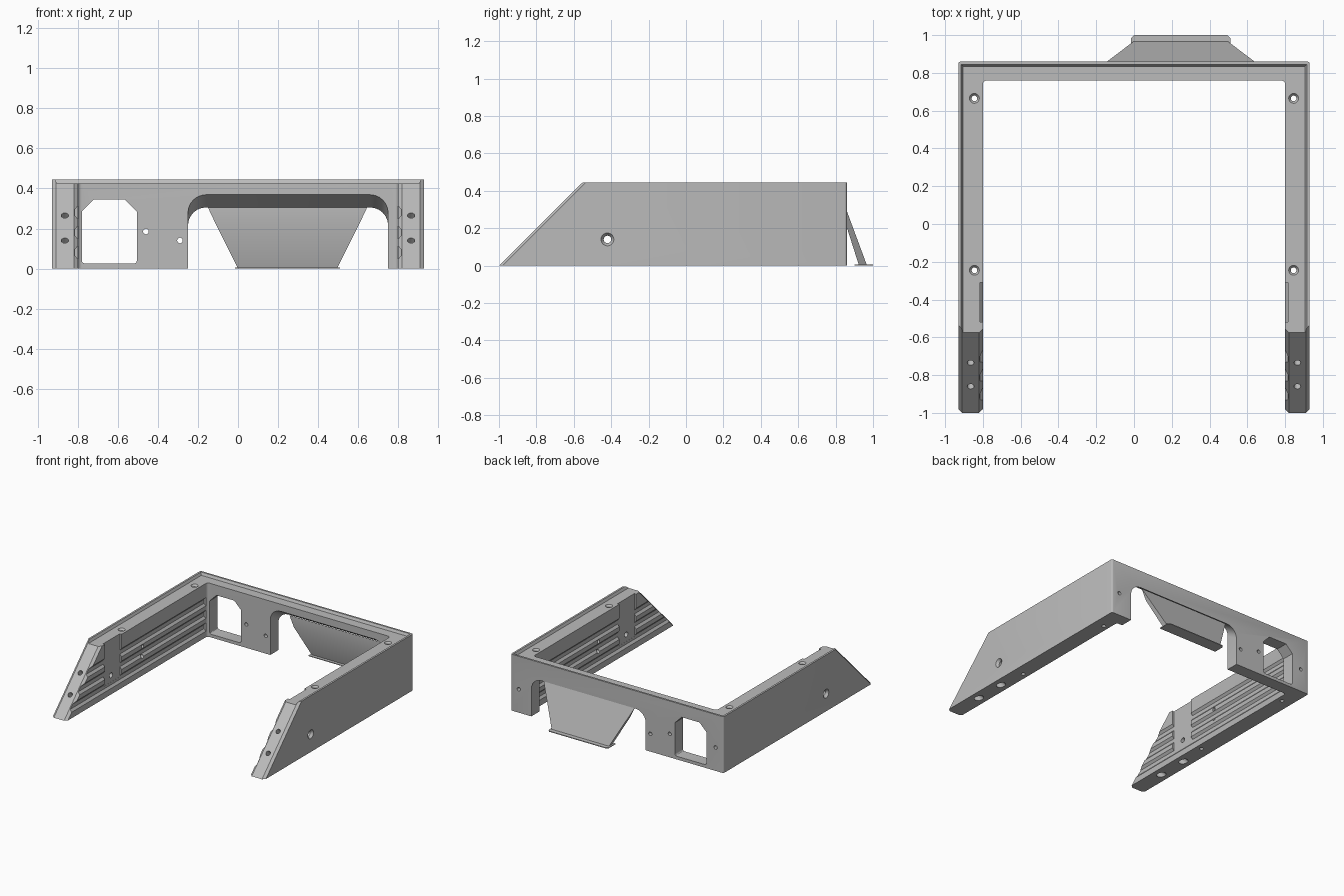
import bpy, bmesh, math
from mathutils import Vector

old = bpy.data.objects.get("Cube")
if old:
    bpy.data.objects.remove(old, do_unlink=True)

mat = bpy.data.materials.new("plain grey")
mat.use_nodes = True
GREY = (0.5, 0.5, 0.5, 1)
mat.diffuse_color = GREY
mat.node_tree.nodes["Principled BSDF"].inputs["Base Color"].default_value = GREY


def loft(name, ring_a, ring_b):
    """Closed solid between two matching rings of points."""
    bm = bmesh.new()
    a = [bm.verts.new(p) for p in ring_a]
    b = [bm.verts.new(p) for p in ring_b]
    bm.faces.new(a)
    bm.faces.new(b[::-1])
    for i in range(len(a)):
        j = (i + 1) % len(a)
        bm.faces.new((a[j], a[i], b[i], b[j]))
    bmesh.ops.recalc_face_normals(bm, faces=bm.faces)
    mesh = bpy.data.meshes.new(name)
    bm.to_mesh(mesh)
    bm.free()
    mesh.materials.append(mat)
    obj = bpy.data.objects.new(name, mesh)
    bpy.context.collection.objects.link(obj)
    return obj


def prism(name, pts, axis, lo, hi):
    """Flat profile pushed along an axis; pts hold the other two coordinates."""
    def ring(v):
        return [p[:axis] + (v,) + p[axis:] for p in pts]
    return loft(name, ring(lo), ring(hi))


def box(name, lo, hi):
    pts = [(lo[0], lo[1]), (hi[0], lo[1]), (hi[0], hi[1]), (lo[0], hi[1])]
    return prism(name, pts, 2, lo[2], hi[2])


def cone(p, q, r, s, n=24):
    """Round cutter from p to q with end radii r and s."""
    p, q = Vector(p), Vector(q)
    rot = (q - p).to_track_quat('Z', 'Y')
    def ring(c, rad):
        return [c + rot @ Vector((rad * math.cos(t), rad * math.sin(t), 0))
                for t in (2 * math.pi * i / n for i in range(n))]
    return loft("hole_cutter", ring(p, r), ring(q, s))


def arc(cx, cy, r, start, end, n=5):
    steps = [math.radians(start + (end - start) * i / n) for i in range(n + 1)]
    return [(cx + r * math.cos(t), cy + r * math.sin(t)) for t in steps]


# U-shaped frame with rounded inner corners
W, IN, H = 0.93, 0.80, 0.445
half = [(IN, -1.0), (W, -1.0)] + arc(W - 0.012, 0.848, 0.012, 0, 90, 3)
inner = arc(IN - 0.02, 0.74, 0.02, 90, 0)
outline = half + [(-x, y) for x, y in half[::-1]]
outline += [(-x, y) for x, y in inner[::-1]] + inner
frame = prism("frame", outline, 2, 0, H)


def cut(cutter):
    cutter.hide_render = True
    mod = frame.modifiers.new("cut", 'BOOLEAN')
    mod.operation, mod.solver, mod.object = 'DIFFERENCE', 'EXACT', cutter
    bpy.context.view_layer.objects.active = frame
    bpy.ops.object.modifier_apply(modifier=mod.name)
    bpy.data.objects.remove(cutter, do_unlink=True)


# Sunken top surface that leaves a lip along the outer edge
def lip_ring(x, y, z):
    return [(-x, -1.2, z), (x, -1.2, z), (x, y, z), (-x, y, z)]


cut(loft("lip_cutter", lip_ring(0.905, 0.835, 0.425), lip_ring(0.918, 0.848, 0.451)))

# Sloped front ends
cut(prism("slope_cutter", [(-1.05, -0.05), (-0.5, 0.5), (-1.2, 0.5), (-1.2, -0.05)], 0, -1.1, 1.1))

for s in (1, -1):
    # Bevels along both edges of each slope
    for edge, d in ((W, 1), (IN, -1)):
        def bevel_ring(z):
            return [(s * (edge - d * 0.03), -1.01 + z, z),
                    (s * (edge + d * 0.01), -0.97 + z, z),
                    (s * (edge + d * 0.01), -1.01 + z, z)]
        cut(loft("bevel_cutter", bevel_ring(-0.05), bevel_ring(0.52)))

    # Long grooves on the inner face
    for z in (0.08, 0.18, 0.28):
        cut(prism("groove_cutter", [(s * 0.79, z - 0.045), (s * 0.815, z - 0.015),
                                    (s * 0.815, z + 0.015), (s * 0.79, z + 0.045)], 1, -1.1, 0.74))

    # Upright recess around the side hole
    xs = sorted((s * 0.78, s * 0.816))
    cut(box("recess_cutter", (xs[0], -0.52, 0.085), (xs[1], -0.31, 0.5)))

    # Side hole with countersink
    cut(cone((s * 0.7, -0.42, 0.14), (s, -0.42, 0.14), 0.02, 0.02))
    cut(cone((s * 0.91, -0.42, 0.14), (s * 0.935, -0.42, 0.14), 0.02, 0.038))

    # Upright holes with countersink
    for y in (0.665, -0.245):
        cut(cone((s * 0.845, y, -0.1), (s * 0.845, y, 0.6), 0.015, 0.015))
        cut(cone((s * 0.845, y, 0.41), (s * 0.845, y, 0.43), 0.015, 0.03))

    # Holes square to the slope, wider where they leave the underside
    for y, z in ((-0.735, 0.265), (-0.86, 0.14)):
        x = s * 0.865
        cut(cone((x, y - 0.1, z + 0.1), (x, y + z + 0.1, -0.1), 0.018, 0.018))
        cut(cone((x, y + z - 0.06, 0.06), (x, y + z + 0.1, -0.1), 0.028, 0.028))

    # Small blind holes on the inner face and on the back
    for z in (0.15, 0.23):
        cut(cone((s * 0.78, -0.05, z), (s * 0.85, -0.05, z), 0.014, 0.014))
    cut(cone((s * 0.86, 0.9, 0.185), (s * 0.86, 0.81, 0.185), 0.014, 0.014))

# Small through holes in the back wall
for x, z in ((-0.46, 0.185), (-0.29, 0.14)):
    cut(cone((x, 0.6, z), (x, 1.0, z), 0.014, 0.014))

# Window in the back wall
window = arc(-0.765, 0.04, 0.015, 180, 270, 3) + arc(-0.52, 0.04, 0.015, 270, 360, 3)
window += [(-0.505, 0.285), (-0.565, 0.345), (-0.72, 0.345), (-0.78, 0.285)]
cut(prism("window_cutter", window, 1, 0.6, 1.0))


# Wide opening whose roof drops toward the back
def opening_ring(y, top, r=0.09):
    right = arc(0.75 - r, top - r, r, 0, 90, 6)
    left = arc(-0.25 + r, top - r, r, 90, 180, 6)
    return [(x, y, z) for x, z in [(-0.25, -0.1), (0.75, -0.1)] + right + left]


cut(loft("opening_cutter", opening_ring(0.755, 0.372), opening_ring(0.865, 0.302)))

# Sloping flap behind the opening
flap = loft("flap",
            [(-0.15, 0.855, 0.305), (0.645, 0.855, 0.305), (0.605, 0.855, 0.22), (-0.11, 0.855, 0.22)],
            [(0.0, 0.968, 0.0), (0.495, 0.968, 0.0), (0.495, 0.925, 0.0), (0.0, 0.925, 0.0)])

# Thin foot under the flap
foot = [(-0.015, 0.9), (0.51, 0.9), (0.51, 0.985), (0.495, 1.0), (0.0, 1.0), (-0.015, 0.985)]
flap_foot = prism("flap_foot", foot, 2, 0, 0.006)

# Keep hard edges sharp while rounding the holes
bpy.context.view_layer.update()
for obj in (frame, flap, flap_foot):
    obj.select_set(True)
bpy.context.view_layer.objects.active = frame
bpy.ops.object.shade_smooth_by_angle(angle=math.radians(30))
